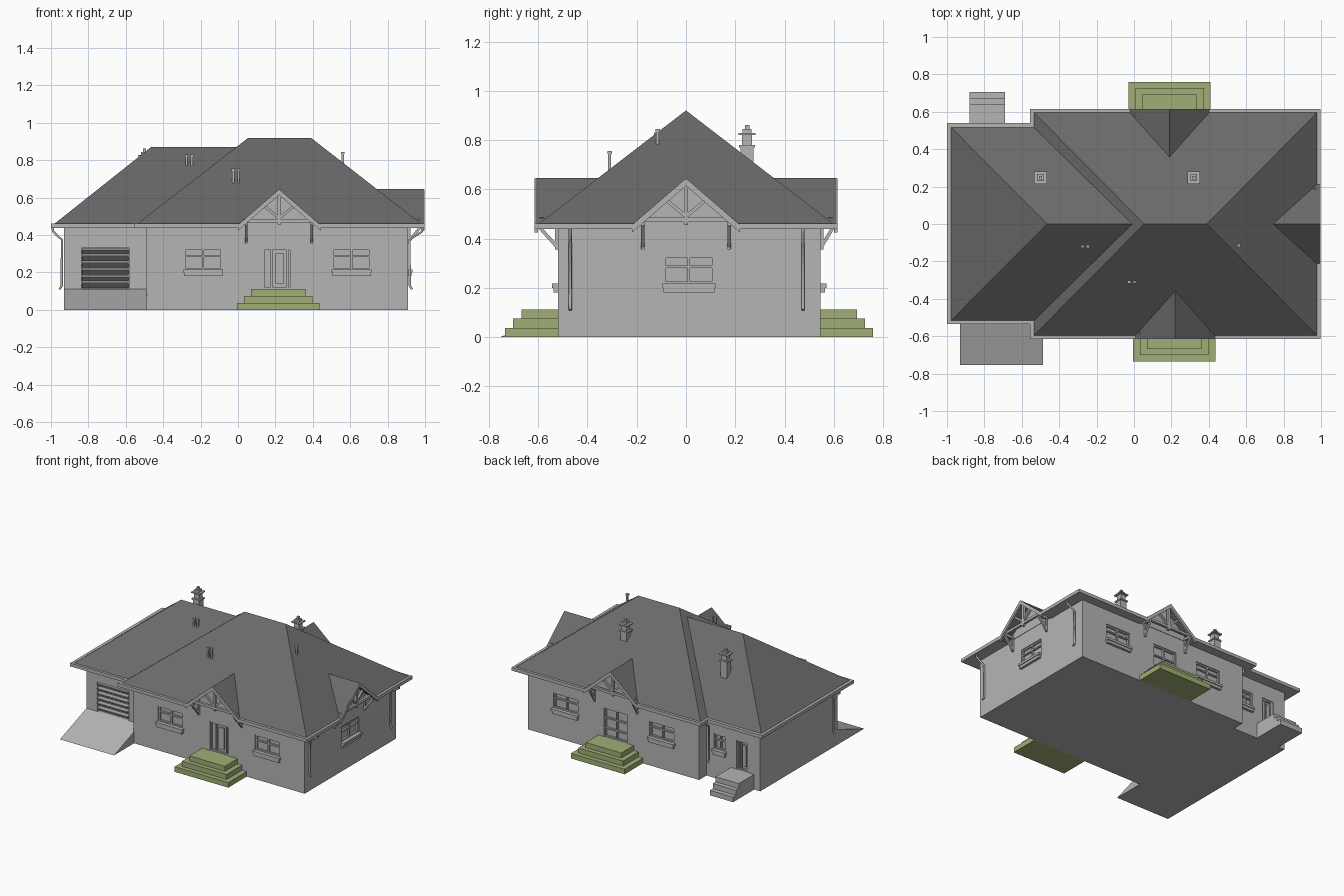
import bpy, bmesh, math
from mathutils import Matrix, Vector

if "Cube" in bpy.data.objects:
    bpy.data.objects.remove(bpy.data.objects["Cube"])


def material(name, rgb):
    m = bpy.data.materials.new(name)
    m.use_nodes = True
    m.diffuse_color = (*rgb, 1)
    m.node_tree.nodes["Principled BSDF"].inputs["Base Color"].default_value = (*rgb, 1)
    return m


PLASTER = material("light grey plaster", (0.46, 0.46, 0.46))
SLATE = material("dark grey roofing", (0.145, 0.145, 0.145))
GREEN = material("green stone", (0.35, 0.43, 0.18))

FRONT, RIGHT, BACK, LEFT = 0, 90, 180, 270   # facing angle of each side
EAVE = 0.455


def finish(name, bm, mat, side=FRONT):
    bmesh.ops.recalc_face_normals(bm, faces=bm.faces)
    bm.transform(Matrix.Rotation(math.radians(side), 4, 'Z'))
    me = bpy.data.meshes.new(name)
    bm.to_mesh(me)
    bm.free()
    me.materials.append(mat)
    ob = bpy.data.objects.new(name, me)
    bpy.context.collection.objects.link(ob)
    return ob


def box(name, x, y, z, mat=PLASTER, side=FRONT):
    """Box from (min, max) ranges; -y points out of the chosen side."""
    bm = bmesh.new()
    bmesh.ops.create_cube(bm, size=1)
    for v in bm.verts:
        v.co = [r[0] if c < 0 else r[1] for c, r in zip(v.co, (x, y, z))]
    return finish(name, bm, mat, side)


def prism(name, profile, axis, lo, hi, mat=PLASTER, side=FRONT):
    """Extrude a profile along an axis; the profile holds the other two coordinates."""
    bm = bmesh.new()
    verts = []
    for p in profile:
        co = list(p)
        co.insert(axis, lo)
        verts.append(bm.verts.new(co))
    face = bm.faces.new(verts)
    new = bmesh.ops.extrude_face_region(bm, geom=[face])["geom"]
    shift = Vector((0, 0, 0))
    shift[axis] = hi - lo
    bmesh.ops.translate(bm, vec=shift, verts=[v for v in new if isinstance(v, bmesh.types.BMVert)])
    return finish(name, bm, mat, side)


def hull(name, points, mat):
    bm = bmesh.new()
    for p in points:
        bm.verts.new(p)
    bmesh.ops.convex_hull(bm, input=bm.verts)
    bmesh.ops.dissolve_limit(bm, angle_limit=0.01, verts=bm.verts, edges=bm.edges)
    return finish(name, bm, mat)


def rod(name, p, q, w, side=FRONT, mat=PLASTER):
    p, q = Vector(p), Vector(q)
    bm = bmesh.new()
    bmesh.ops.create_cube(bm, size=1)
    bm.transform(Matrix.Diagonal((w, w, (q - p).length, 1)))
    # keep the bar square to the side it stands on
    d = (q - p).normalized()
    flat = Vector((1, 0, 0)) if abs(d.x) < 0.01 else Vector((0, 1, 0))
    rot = Matrix((flat, d.cross(flat), d)).transposed().to_4x4()
    bm.transform(Matrix.Translation((p + q) / 2) @ rot)
    return finish(name, bm, mat, side)


def pipe(name, pts, side):
    cu = bpy.data.curves.new(name, 'CURVE')
    cu.dimensions = '3D'
    cu.bevel_depth, cu.bevel_resolution, cu.use_fill_caps = 0.007, 1, True
    sp = cu.splines.new('POLY')
    sp.points.add(len(pts) - 1)
    for s, p in zip(sp.points, pts):
        s.co = (*p, 1)
    cu.materials.append(PLASTER)
    ob = bpy.data.objects.new(name, cu)
    ob.rotation_euler.z = math.radians(side)
    bpy.context.collection.objects.link(ob)


def cut(target, cutters):
    for c in cutters:
        c.hide_render = True
        mod = target.modifiers.new("cut", 'BOOLEAN')
        mod.operation, mod.solver, mod.object = 'DIFFERENCE', 'EXACT', c
        with bpy.context.temp_override(object=target, active_object=target):
            bpy.ops.object.modifier_apply(modifier=mod.name)


def footprint(l, m, r, f, b, wf, wb):
    """Wide main block with a narrower wing on its right-hand side."""
    return [(l, wf), (m, wf), (m, f), (r, f), (r, b), (m, b), (m, wb), (l, wb)]


# Walls, eave trim and roofs
walls = prism("walls", footprint(-0.93, -0.49, 0.91, -0.52, 0.547, -0.445, 0.46), 2, 0, EAVE)
trim = prism("eave_trim", footprint(-1, -0.555, 0.997, -0.615, 0.615, -0.535, 0.54), 2, 0.438, 0.462)


def hip_roof(name, x0, x1, hy, r0, r1, top):
    base = [(x, y, EAVE) for x in (x0, x1) for y in (-hy, hy)]
    ends = [(r0, 0, top), (r1, 0, top)]
    return hull(name, base + ends, SLATE)


main_roof = hip_roof("main_roof", -0.545, 0.987, 0.605, 0.055, 0.39, 0.92)
wing_roof = hip_roof("wing_roof", -0.988, 0, 0.526, -0.465, 0, 0.87)

# Openings: side, centre, wall distance, half width, bottom, top
windows = [(FRONT, -0.187, 0.52, 0.103, 0.215, 0.33), (FRONT, 0.607, 0.52, 0.103, 0.215, 0.33),
           (RIGHT, 0.012, 0.91, 0.103, 0.215, 0.33), (BACK, 0.187, 0.547, 0.103, 0.215, 0.33),
           (BACK, -0.6, 0.547, 0.103, 0.215, 0.33), (BACK, 0.6, 0.46, 0.05, 0.215, 0.33)]
doors = [(FRONT, 0.21, 0.52, 0.077, 0.112, 0.33), (BACK, 0.785, 0.46, 0.05, 0.112, 0.33)]
glazed = (BACK, -0.19, 0.547, 0.1, 0.112, 0.33)
garage = (FRONT, -0.71, 0.445, 0.128, 0.112, 0.33)


def opening(o):
    side, c, d, h, z0, z1 = o
    return box("opening_cutter", (c - h, c + h), (-d - 0.05, -d + 0.02), (z0, z1), side=side)


cutters = [opening(o) for o in windows + doors + [glazed, garage]]
cut(walls, cutters)


def frame(o, bars_x, bars_z, name):
    """Frame and glazing bars set inside an opening."""
    side, c, d, h, z0, z1 = o
    y, t = (-d + 0.006, -d + 0.02), 0.01
    for k, x in enumerate([c - h + t / 2, c + h - t / 2] + [c - h + 2 * h * f for f in bars_x]):
        box(f"{name}_upright_{k}", (x - t / 2, x + t / 2), y, (z0, z1), side=side)
    for k, z in enumerate([z0 + t / 2, z1 - t / 2] + [z0 + (z1 - z0) * f for f in bars_z]):
        box(f"{name}_rail_{k}", (c - h, c + h), y, (z - t / 2, z + t / 2), side=side)


for n, o in enumerate(windows):
    side, c, d, h, z0, z1 = o
    frame(o, [0.5], [0.62], f"window_{n}")
    box(f"window_sill_{n}", (c - h - 0.005, c + h + 0.005), (-d - 0.024, -d), (0.2, 0.217), side=side)
    box(f"window_ledge_{n}", (c - h, c + h), (-d - 0.018, -d), (0.18, 0.2), side=side)
frame(glazed, [0.5], [0.3, 0.65], "glazed_door")
for n, o in enumerate(doors):
    side, c, d, h, z0, z1 = o
    frame(o, [0.3, 0.86], [], f"door_{n}")
    box(f"door_panel_{n}", (c - 0.12 * h, c + 0.45 * h), (-d + 0.008, -d + 0.02), (z0 + 0.03, z1 - 0.03), side=side)

# Garage shutter slats, each a wedge leaning outwards
for k in range(6):
    z = 0.118 + k * 0.036
    prism(f"garage_slat_{k}", [(-0.425, z), (-0.46, z + 0.022), (-0.46, z + 0.03), (-0.425, z + 0.03)],
          0, -0.835, -0.585)
prism("garage_ramp", [(-0.755, 0), (-0.445, 0), (-0.445, 0.112)], 0, -0.93, -0.487)


# Gabled porches over the front, back and right sides
def gable(name, side, c, wall, eave):
    def chevron(drop):
        a, b = (0.22, EAVE), (0, 0.645)
        return [(c - a[0], a[1]), (c, b[1]), (c + a[0], a[1]),
                (c + a[0], a[1] - drop), (c, b[1] - drop), (c - a[0], a[1] - drop)]
    tri = [(c - 0.22, EAVE), (c, 0.645), (c + 0.22, EAVE)]
    cutter = prism("gable_cutter", tri + [(c + 0.22, 0.4), (c - 0.22, 0.4)], 1, -eave - 0.1, -wall, side=side)
    prism(name + "_roof", chevron(0.014), 1, -eave + 0.003, -eave + 0.26, SLATE, side)
    prism(name + "_bargeboard", [(x, z - 0.001) for x, z in chevron(0.03)], 1, -eave, -eave + 0.014, side=side)
    prism(name + "_wall", [(x, z - 0.008) for x, z in tri], 1, -wall - 0.003, -wall + 0.01, side=side)
    y = -eave + 0.03
    rod(name + "_tie_beam", (c - 0.19, y, 0.477), (c + 0.19, y, 0.477), 0.018, side)
    rod(name + "_king_post", (c, y, 0.455), (c, y, 0.625), 0.018, side)
    for s in (-1, 1):
        rod(name + "_brace", (c, y, 0.49), (c + s * 0.085, y, 0.56), 0.014, side)
        x = c + s * 0.175
        rod(name + "_purlin", (x, -wall, 0.46), (x, -eave + 0.01, 0.46), 0.018, side)
        rod(name + "_strut", (x, -wall, 0.362), (x, -eave + 0.012, 0.455), 0.014, side)
        rod(name + "_wall_post", (x, -wall - 0.006, 0.355), (x, -wall - 0.006, 0.46), 0.012, side)
    return cutter


gables = [gable("front_gable", FRONT, 0.22, 0.52, 0.615),
          gable("back_gable", BACK, -0.19, 0.547, 0.615),
          gable("right_gable", RIGHT, 0, 0.91, 0.997)]
cut(main_roof, gables)
cut(trim, gables)
for c in cutters + gables:
    bpy.data.objects.remove(c)

# Green entrance steps, front and back, and plain steps at the side door
for k in range(3):
    z = (0.0375 * k, 0.0375 * (k + 1))
    inset = 0.037 * k
    box(f"front_step_{k}", (-0.005 + inset, 0.435 - inset), (-0.735 + 0.9 * inset, -0.52), z, GREEN)
    box(f"back_step_{k}", (-0.41 + inset, 0.03 - inset), (-0.76 + 0.9 * inset, -0.547), z, GREEN, BACK)
    box(f"side_door_step_{k}", (0.69, 0.88), (-0.705 + 0.033 * k, -0.46), z, side=BACK)

# Chimneys
for k, x in enumerate((-0.5, 0.32)):
    for part, r, z in (("stack", 0.026, (0.6, 0.77)), ("collar", 0.032, (0.77, 0.78)),
                       ("neck", 0.02, (0.78, 0.82)), ("lid", 0.034, (0.82, 0.828)),
                       ("crown", 0.018, (0.828, 0.845)), ("finial", 0.009, (0.845, 0.862))):
        box(f"chimney_{part}_{k}", (x - r, x + r), (0.248 - r, 0.248 + r), z)

# Roof vents: position, base, top
for x, y, z0, z1 in ((-0.275, -0.12, 0.75, 0.83), (-0.247, -0.12, 0.75, 0.83),
                     (-0.025, -0.31, 0.66, 0.755), (0.003, -0.31, 0.66, 0.755), (0.56, -0.115, 0.76, 0.845)):
    box("roof_vent", (x - 0.006, x + 0.006), (y - 0.006, y + 0.006), (z0, z1 - 0.01))
    box("roof_vent_cap", (x - 0.009, x + 0.009), (y - 0.009, y + 0.009), (z1 - 0.012, z1))

# Downpipes: side, position along it, gutter distance, wall distance
for side, x, g, w in ((RIGHT, -0.47, 0.985, 0.918), (RIGHT, 0.475, 0.985, 0.918),
                      (LEFT, 0.38, 0.99, 0.942), (BACK, 0.515, 0.53, 0.47)):
    pipe("downpipe", [(x, -g, 0.445), (x, -g, 0.42), (x, -w, 0.375), (x, -w, 0.13), (x, -w - 0.012, 0.11)], side)
